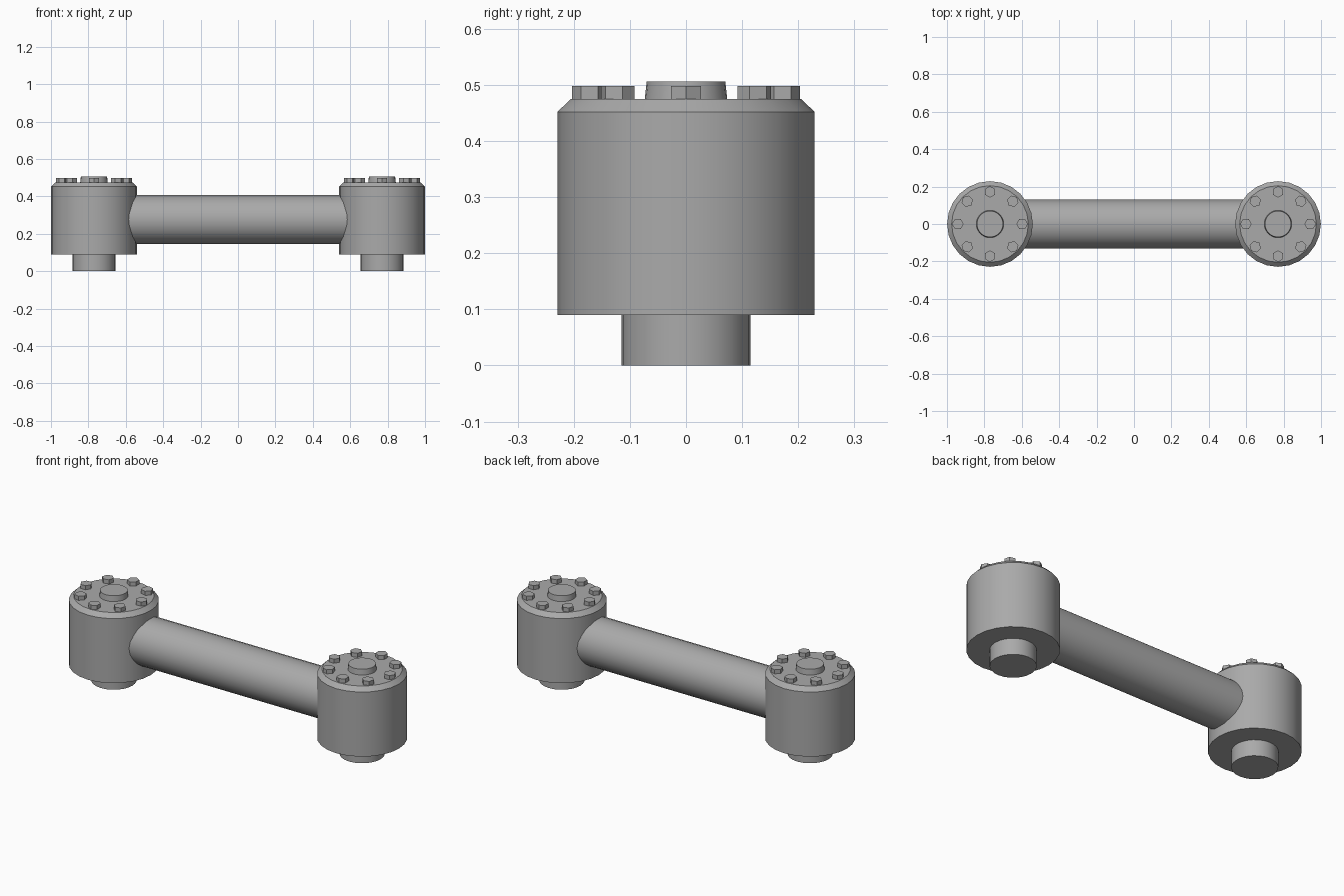
import bpy
import bmesh
from math import cos, sin, pi, radians
from mathutils import Matrix, Vector

default_cube = bpy.data.objects.get("Cube")
if default_cube:
    bpy.data.objects.remove(default_cube)

SIDES = 24
END_X = 0.77
BOLT_COUNT = 8
BOLT_CIRCLE = 0.172

steel = bpy.data.materials.new("grey_steel")
grey = (0.40, 0.40, 0.40, 1)
steel.diffuse_color = grey
steel.use_nodes = True
steel.node_tree.nodes["Principled BSDF"].inputs["Base Color"].default_value = grey


def turned(name, profile, sides=SIDES, matrix=Matrix(), smooth=True):
    """Closed solid of revolution from (radius, height) points."""
    bm = bmesh.new()
    rings = []
    for radius, height in profile:
        rings.append([bm.verts.new((radius * cos(2 * pi * i / sides),
                                    radius * sin(2 * pi * i / sides), height))
                      for i in range(sides)])
    for low, high in zip(rings, rings[1:]):
        for i in range(sides):
            j = (i + 1) % sides
            bm.faces.new((low[i], low[j], high[j], high[i]))
    bm.faces.new(rings[0][::-1])
    bm.faces.new(rings[-1])
    mesh = bpy.data.meshes.new(name)
    bm.to_mesh(mesh)
    bm.free()
    mesh.materials.append(steel)
    obj = bpy.data.objects.new(name, mesh)
    bpy.context.collection.objects.link(obj)
    obj.matrix_world = matrix
    if smooth:
        bpy.ops.object.select_all(action="DESELECT")
        obj.select_set(True)
        bpy.context.view_layer.objects.active = obj
        bpy.ops.object.shade_smooth_by_angle(angle=radians(30))
    return obj


# Connecting bar, ending inside both housings
turned("connecting_bar", [(0.131, -END_X + 0.1), (0.131, END_X - 0.1)],
       matrix=Matrix.Translation((0, 0, 0.276)) @ Matrix.Rotation(pi / 2, 4, "Y"))

for side, x in (("left", END_X), ("right", -END_X)):
    place = Matrix.Translation((x, 0, 0))
    # Housing with chamfered top, lower shaft and tapered top boss
    turned(f"{side}_housing", [(0.229, 0.09), (0.229, 0.452), (0.205, 0.475)], matrix=place)
    turned(f"{side}_lower_shaft", [(0.115, 0), (0.115, 0.10)], matrix=place)
    turned(f"{side}_top_boss", [(0.074, 0.47), (0.070, 0.506)], matrix=place)
    # Ring of hexagonal bolts, each with a corner facing outward
    for i in range(BOLT_COUNT):
        turn = Matrix.Rotation(2 * pi * i / BOLT_COUNT, 4, "Z")
        turned(f"{side}_bolt_{i + 1}", [(0.031, 0.47), (0.031, 0.498)], sides=6, smooth=False,
               matrix=place @ turn @ Matrix.Translation(Vector((BOLT_CIRCLE, 0, 0))))
